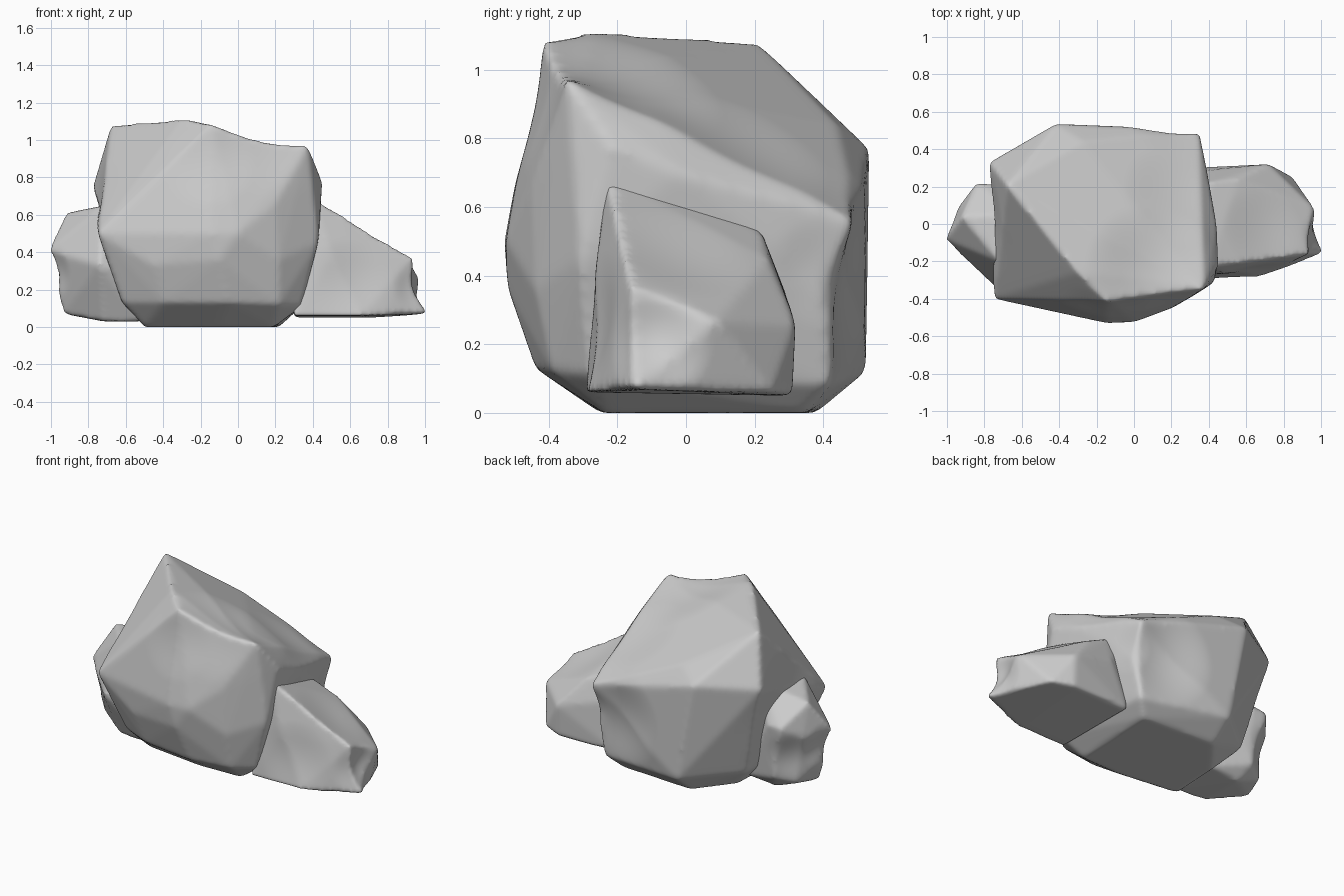
import bpy, bmesh
from mathutils import Vector


def boulder(name, pts, dents, smooth=5):
    """Convex chunk, softened edges, then local pushes (centre, radius, offset)."""
    bm = bmesh.new()
    for p in pts:
        bm.verts.new(p)
    bmesh.ops.convex_hull(bm, input=bm.verts)
    loose = [v for v in bm.verts if not v.link_faces]
    bmesh.ops.delete(bm, geom=loose, context='VERTS')
    bmesh.ops.recalc_face_normals(bm, faces=bm.faces)
    me = bpy.data.meshes.new(name)
    bm.to_mesh(me)
    bm.free()
    ob = bpy.data.objects.new(name, me)
    bpy.context.collection.objects.link(ob)
    bpy.context.view_layer.objects.active = ob
    ob.select_set(True)
    m = ob.modifiers.new("even_mesh", 'REMESH')
    m.mode = 'VOXEL'
    m.voxel_size = 0.016
    s = ob.modifiers.new("soften", 'SMOOTH')
    s.factor = 0.5
    s.iterations = smooth
    for mod in ("even_mesh", "soften"):
        bpy.ops.object.modifier_apply(modifier=mod)
    for centre, radius, offset in dents:
        c, o = Vector(centre), Vector(offset)
        for v in ob.data.vertices:
            t = (v.co - c).length / radius
            if t < 1:
                v.co += o * (1 - t * t) ** 2
    for p in ob.data.polygons:
        p.use_smooth = True
    ob.select_set(False)
    return ob


# Large central boulder
boulder("main_boulder", [
    (-0.68, 0.21, 1.08), (-0.30, -0.26, 1.11), (-0.14, -0.42, 1.09),   # top ridge
    (0.375, -0.35, 0.99), (0.35, 0.505, 0.56), (-0.27, 0.44, 0.84),    # right top edge
    (-0.42, 0.535, 0.77), (-0.775, 0.33, 0.76),                        # back top edge
    (-0.75, -0.40, 0.50), (-0.15, -0.53, 0.50), (0.0, -0.525, 0.50),   # front belly
    (-0.10, -0.52, 0.36), (0.20, -0.45, 0.66), (0.22, -0.44, 0.36), (-0.45, -0.45, 0.33),
    (0.45, -0.22, 0.78), (0.445, -0.02, 0.70), (0.43, -0.31, 0.45),    # right belly
    (0.36, 0.43, 0.35), (0.30, 0.42, 0.08),
    (-0.30, 0.525, 0.12), (-0.62, 0.25, 0.15), (-0.62, -0.29, 0.13),   # lower ring
    (-0.40, -0.39, 0.13), (-0.05, -0.44, 0.13), (0.22, -0.39, 0.12), (0.34, -0.28, 0.11),
    (-0.50, -0.20, 0.0), (-0.10, -0.25, 0.0), (0.19, -0.24, 0.0),      # base
    (0.22, 0.35, 0.0), (-0.30, 0.38, 0.0), (-0.48, 0.15, 0.0),
], [
    ((0.13, -0.26, 1.02), 0.40, (0, 0.01, -0.055)),
    ((0.22, 0.15, 0.78), 0.30, (0, 0, -0.02)),
    ((0.18, 0.48, 0.40), 0.35, (0, -0.05, 0)),
    ((0.42, 0.40, 0.40), 0.18, (-0.01, -0.02, 0)),
    ((-0.15, -0.45, 0.88), 0.25, (0, 0.015, 0)),
    ((-0.72, 0.05, 0.55), 0.35, (0.02, 0, 0)),
], smooth=8)

# Smaller stone on the right
boulder("right_stone", [
    (0.40, -0.23, 0.69), (0.40, 0.22, 0.53), (0.25, -0.2, 0.69), (0.25, 0.2, 0.54),
    (0.68, -0.17, 0.51), (0.56, 0.24, 0.45),
    (0.93, -0.16, 0.37), (0.96, 0.09, 0.27), (0.72, 0.32, 0.26),
    (0.42, 0.29, 0.35), (0.50, -0.27, 0.38),
    (0.30, -0.29, 0.06), (0.66, -0.29, 0.06), (1.02, -0.155, 0.07),
    (0.85, 0.25, 0.06), (0.72, 0.31, 0.05), (0.30, 0.30, 0.05),
], [
    ((0.96, -0.10, 0.20), 0.18, (-0.05, 0.0, 0)),
    ((0.70, -0.03, 0.48), 0.25, (0, 0, -0.015)),
    ((0.60, -0.26, 0.23), 0.25, (0, 0.02, 0)),
], smooth=5)

# Smaller stone on the left
boulder("left_stone", [
    (-0.72, -0.20, 0.65), (-0.60, 0.05, 0.66), (-0.92, 0.04, 0.61),
    (-0.84, 0.22, 0.48), (-0.74, 0.21, 0.48), (-0.93, 0.11, 0.40),
    (-1.015, -0.08, 0.41), (-0.74, -0.34, 0.33), (-0.60, -0.30, 0.30),
    (-0.98, -0.05, 0.24), (-0.93, -0.06, 0.07), (-0.88, 0.10, 0.09),
    (-0.76, 0.18, 0.12), (-0.72, -0.20, 0.03), (-0.72, 0.10, 0.03),
    (-0.50, -0.22, 0.03), (-0.50, 0.10, 0.05),
], [
    ((-0.97, -0.04, 0.31), 0.16, (0.03, 0, 0)),
    ((-0.87, 0.14, 0.28), 0.18, (0.015, -0.02, 0)),
], smooth=5)
